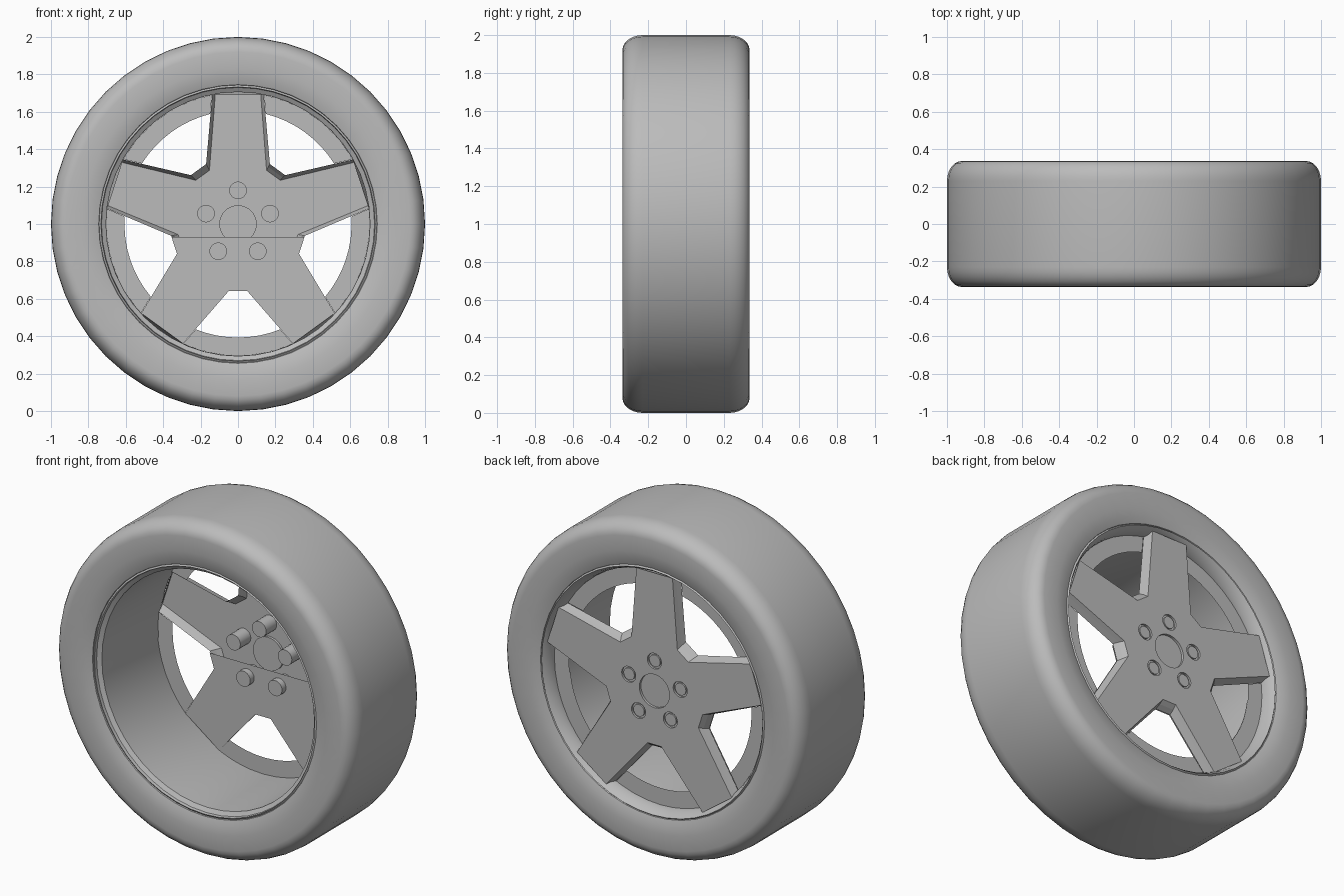
import bpy, bmesh
from math import sin, cos, pi, radians, atan2, hypot

if "Cube" in bpy.data.objects:
    bpy.data.objects.remove(bpy.data.objects["Cube"])

grey = bpy.data.materials.new("plain_grey")
grey.use_nodes = True
grey.diffuse_color = (0.5, 0.5, 0.5, 1)
grey.node_tree.nodes["Principled BSDF"].inputs["Base Color"].default_value = (0.5, 0.5, 0.5, 1)

FACE, MID, LEDGE, COVER = 0.30, 0.275, 0.245, 0.238   # depths along the axle
HOLE_R, BARREL_R = 0.607, 0.704


def finish(bm, name, smooth=False):
    bmesh.ops.remove_doubles(bm, verts=bm.verts, dist=1e-5)
    bmesh.ops.recalc_face_normals(bm, faces=bm.faces)
    mesh = bpy.data.meshes.new(name)
    bm.to_mesh(mesh)
    bm.free()
    mesh.materials.append(grey)
    obj = bpy.data.objects.new(name, mesh)
    bpy.context.collection.objects.link(obj)
    if smooth:
        bpy.ops.object.select_all(action='DESELECT')
        obj.select_set(True)
        bpy.context.view_layer.objects.active = obj
        bpy.ops.object.shade_smooth_by_angle(angle=radians(35))
    return obj


def polar(r, a, y):
    return (r * cos(a), y, 1 + r * sin(a))


def lathe(name, profile, n=48, closed=False, centre=(0, 0)):
    """Spin (radius, depth) points around the axle direction."""
    bm = bmesh.new()
    u, v = centre
    rings = [[bm.verts.new((u + r * cos(2 * pi * i / n), y, 1 + v + r * sin(2 * pi * i / n)))
              for i in range(n)] for r, y in profile]
    pairs = list(zip(rings, rings[1:]))
    if closed:
        pairs.append((rings[-1], rings[0]))
    for a, b in pairs:
        for i in range(n):
            j = (i + 1) % n
            bm.faces.new((a[i], a[j], b[j], b[i]))
    bmesh.ops.dissolve_degenerate(bm, dist=1e-6, edges=bm.edges)
    return finish(bm, name, True)


def star(valley_r, tip_along, tip_half, y):
    """Five-spoke outline: valley corner, two tip corners, valley corner per spoke."""
    tip_r, tip_a = hypot(tip_along, tip_half), atan2(tip_half, tip_along)
    va = radians(28)
    pts = []
    for k in range(5):
        a = pi / 2 + k * 2 * pi / 5
        for r, off in ((valley_r, -va), (tip_r, -tip_a), (tip_r, tip_a), (valley_r, va)):
            pts.append(polar(r, a + off, y))
    return pts


def loop(bm, pts):
    vs = [bm.verts.new(p) for p in pts]
    return [bm.edges.new((vs[i], vs[(i + 1) % len(vs)])) for i in range(len(vs))]


def ledge_strips(bm, y):
    """Ring sectors between neighbouring spokes."""
    inner, outer, n = radians(21.8), radians(24.6), 8
    for k in range(5):
        a = -pi / 2 + k * 2 * pi / 5
        rows = []
        for i in range(n + 1):
            t = 2 * i / n - 1
            rows.append((bm.verts.new(polar(HOLE_R, a + t * inner, y)),
                         bm.verts.new(polar(BARREL_R, a + t * outer, y))))
        for p, q in zip(rows, rows[1:]):
            bm.faces.new((p[0], p[1], q[1], q[0]))


# Tyre: rounded shoulders and slightly dished sidewalls
half = [(0.735, 0.29), (0.745, 0.318), (0.78, 0.33), (0.83, 0.337), (0.92, 0.337)]
half += [(0.92 + 0.08 * sin(t * pi / 12), 0.23 + 0.107 * cos(t * pi / 12)) for t in range(1, 7)]
lathe("tyre", [(r, -y) for r, y in half] + half[::-1], closed=True)

# Rim barrel with a lip at each end
lathe("rim_barrel", [(0.745, -0.31), (0.733, -0.318), (0.73, -0.30), (0.706, -0.285),
                     (BARREL_R, LEDGE), (0.708, 0.27), (0.722, 0.305), (0.735, 0.322),
                     (0.745, 0.31)])

# Spoke face with openings for the cap and bolts
bolts = [(0.18 * cos(pi / 2 + k * 2 * pi / 5), 0.18 * sin(pi / 2 + k * 2 * pi / 5))
         for k in range(5)]
bm = bmesh.new()
top = star(0.325, 0.71, 0.12, FACE)
edges = loop(bm, top)
for (u, v), r, n in [((0, 0), 0.1, 32)] + [(b, 0.047, 20) for b in bolts]:
    edges += loop(bm, [(u + r * cos(2 * pi * i / n), FACE, 1 + v + r * sin(2 * pi * i / n))
                       for i in range(n)])
bmesh.ops.triangle_fill(bm, edges=edges, use_beauty=True, normal=(0, 1, 0))
finish(bm, "spoke_face")

# Stepped spoke sides
bm = bmesh.new()
levels = [top, star(0.345, 0.70, 0.126, MID), star(0.363, 0.69, 0.138, LEDGE)]
for a, b in zip(levels, levels[1:]):
    for i in range(len(a)):
        j = (i + 1) % len(a)
        bm.faces.new([bm.verts.new(p) for p in (a[i], a[j], b[j], b[i])])
finish(bm, "spoke_sides")

# Ledge between the spokes
bm = bmesh.new()
ledge_strips(bm, LEDGE)
finish(bm, "rim_ledge")

# Flat backing plate over the lower part
bm = bmesh.new()
base = star(0.363, 0.69, 0.138, COVER)
for i in range(len(base)):
    bm.faces.new([bm.verts.new(p) for p in ((0, COVER, 1), base[i], base[(i + 1) % len(base)])])
ledge_strips(bm, COVER)
bmesh.ops.bisect_plane(bm, geom=bm.verts[:] + bm.edges[:] + bm.faces[:],
                       plane_co=(0, 0, 0.93), plane_no=(0, 0, 1), clear_outer=True)
finish(bm, "backing_plate")

# Recessed centre cap and bolts
lathe("centre_cap", [(0.1, FACE), (0.1, 0.285), (0, 0.285)], n=32)
for k, b in enumerate(bolts):
    lathe("bolt_%d" % (k + 1), [(0, 0.2), (0.047, 0.2), (0.047, FACE), (0.047, 0.288),
                                (0.036, 0.288), (0.036, 0.297), (0, 0.297)],
          n=20, centre=b)
